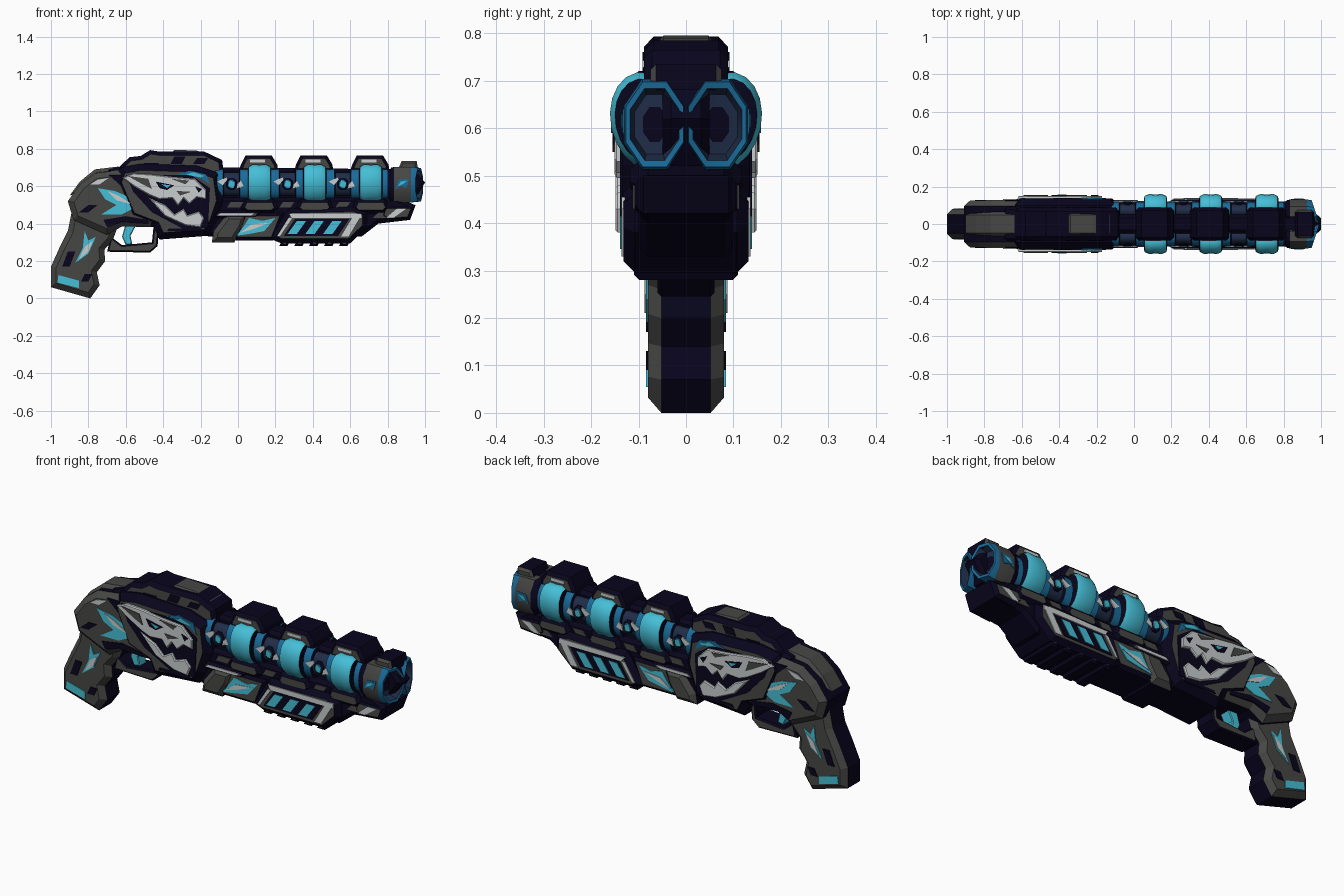
import bpy, bmesh, math


def colour(name, rgb):
    m = bpy.data.materials.new(name)
    m.diffuse_color = (*rgb, 1)
    return m


NAVY = colour("midnight navy", (0.0025, 0.0015, 0.012))
GRAY = colour("dark gray", (0.062, 0.062, 0.060))
MID = colour("mid gray", (0.20, 0.21, 0.21))
LIGHT = colour("light gray", (0.58, 0.61, 0.62))
CYAN = colour("cyan", (0.06, 0.52, 0.68))
BLUE = colour("deep blue", (0.010, 0.15, 0.33))
SLATE = colour("slate", (0.014, 0.026, 0.065))


def finish(name, bm, mats):
    bmesh.ops.recalc_face_normals(bm, faces=bm.faces)
    me = bpy.data.meshes.new(name)
    bm.to_mesh(me)
    bm.free()
    for m in mats:
        me.materials.append(m)
    ob = bpy.data.objects.new(name, me)
    bpy.context.collection.objects.link(ob)
    return ob


def prism(bm, pts, y0, y1):
    """Extrude an x-z outline from y0 to y1."""
    f = bm.faces.new([bm.verts.new((x, y0, z)) for x, z in pts])
    for v in bmesh.ops.extrude_face_region(bm, geom=[f])["geom"]:
        if isinstance(v, bmesh.types.BMVert):
            v.co.y = y1


def slab(name, pts, half, side, rim=NAVY, chamfer=0.018, bevel=None):
    """Symmetric block: coloured sides, chamfer (bevel colour) and rim."""
    bm = bmesh.new()
    prism(bm, pts, -(half - chamfer), half - chamfer)
    bmesh.ops.recalc_face_normals(bm, faces=bm.faces)
    caps = [f for f in bm.faces if abs(f.normal.y) > 0.9]
    for f in bm.faces:
        f.material_index = 1
    ring = bmesh.ops.inset_region(bm, faces=caps, thickness=chamfer, depth=chamfer,
                                  use_even_offset=True, use_boundary=True)["faces"]
    for f in ring:
        f.material_index = 2
    for f in caps:
        f.material_index = 0
    return finish(name, bm, [side, rim, bevel or rim])


def plate(name, outlines, y, mat):
    """Thin painted plates mirrored on both flanks."""
    bm = bmesh.new()
    for pts in outlines:
        for s in (-1, 1):
            prism(bm, pts, s * (y - 0.003), s * (y + 0.004))
    return finish(name, bm, [mat])


def lathe(name, stations, y, z, squash=0.8, tilt=0.0, n=16, phase=0.0, slant=0.0):
    """Tube along x from (x, radius, material) stations; slant rakes the front end back."""
    mats = list(dict.fromkeys(s[2] for s in stations))
    bm = bmesh.new()
    rings = []
    for x, r, _ in stations:
        ring = []
        for i in range(n):
            a = 2 * math.pi * i / n + phase
            u, w = r * squash * math.cos(a), r * math.sin(a)
            yy = y + u * math.cos(tilt) - w * math.sin(tilt)
            rake = slant * abs(yy) if x > .94 else 0
            ring.append(bm.verts.new((x - rake, yy, z + u * math.sin(tilt) + w * math.cos(tilt))))
        rings.append(ring)
    for k in range(len(rings) - 1):
        for i in range(n):
            j = (i + 1) % n
            f = bm.faces.new((rings[k][i], rings[k][j], rings[k + 1][j], rings[k + 1][i]))
            f.material_index = mats.index(stations[k][2])
            f.smooth = n > 8
    for ring, st in ((rings[0], stations[0]), (rings[-1], stations[-1])):
        bm.faces.new(ring).material_index = mats.index(st[2])
    ob = finish(name, bm, mats)
    ob.data.set_sharp_from_angle(angle=math.radians(40))
    return ob


def quad(x0, x1, z0, z1, lean=0.0):
    return [(x0, z0), (x1, z0), (x1 + lean, z1), (x0 + lean, z1)]


# Grip with painted flashes and a bright foot
slab("grip", [(-1.0, .06), (-.79, 0), (-.74, .07), (-.755, .14), (-.71, .20), (-.715, .26),
              (-.67, .31), (-.63, .42), (-.89, .46), (-.91, .36), (-.955, .27), (-1.0, .17)],
     .080, GRAY, chamfer=.028, bevel=GRAY)
plate("grip_foot", [[(-.965, .085), (-.85, .055), (-.85, .095), (-.96, .125)]], .080, CYAN)
plate("grip_flash", [[(-.87, .19), (-.80, .24), (-.76, .33), (-.80, .31), (-.82, .36), (-.83, .27)]],
      .080, CYAN)
plate("grip_glint", [[(-.85, .21), (-.80, .25), (-.775, .31), (-.82, .275)]], .083, LIGHT)
plate("grip_shadow", [quad(-.94, -.90, .17, .25, .03), quad(-.84, -.80, .09, .13, .02)], .080, NAVY)

# Rear body and receiver
slab("rear_body", [(-.91, .52), (-.845, .61), (-.765, .67), (-.60, .69), (-.40, .69), (-.40, .38),
                   (-.62, .385), (-.70, .34), (-.88, .42)], .125, GRAY, chamfer=.03, bevel=GRAY)
plate("rear_outline", [[(-.69, .66), (-.61, .66), (-.54, .58), (-.47, .49), (-.47, .46), (-.58, .56)],
                       [(-.72, .42), (-.60, .44), (-.48, .42), (-.48, .40), (-.62, .41), (-.70, .38)],
                       quad(-.85, -.80, .46, .50, .05)], .125, NAVY)
slab("rear_cap", [(-.90, .55), (-.845, .625), (-.765, .69), (-.64, .705), (-.64, .64), (-.84, .57)],
     .065, GRAY, GRAY)
slab("rear_hood", [(-.70, .62), (-.69, .69), (-.60, .712), (-.56, .70), (-.56, .62)], .095, GRAY)
slab("receiver", [(-.66, .62), (-.63, .70), (-.52, .72), (-.22, .71), (-.10, .67), (-.08, .52),
                  (-.12, .40), (-.16, .335), (-.42, .315), (-.45, .38), (-.58, .43)],
     .135, GRAY, chamfer=.035)
slab("receiver_top", [(-.66, .68), (-.58, .755), (-.52, .762), (-.47, .793), (-.42, .785), (-.18, .785),
                      (-.085, .74), (-.075, .66), (-.60, .66)], .088, GRAY, chamfer=.02)
slab("rear_sight", [(-.37, .765), (-.34, .795), (-.22, .79), (-.13, .762)], .055, GRAY, GRAY, .008)
plate("top_panels", [quad(-.52, -.44, .70, .725, .02), quad(-.36, -.30, .72, .76, .02),
                     quad(-.24, -.18, .72, .75, .02)], .088, NAVY)
plate("rear_flash", [[(-.75, .59), (-.66, .575), (-.60, .55), (-.50, .50), (-.46, .455), (-.56, .48),
                      (-.62, .45), (-.73, .45), (-.65, .50), (-.71, .53)]], .1255, CYAN)
plate("rear_glint", [[(-.70, .575), (-.64, .55), (-.56, .50), (-.65, .525)]], .129, LIGHT)
plate("rear_light_panel", [[(-.79, .61), (-.75, .635), (-.69, .645), (-.74, .61)]], .125, LIGHT)

# Skull emblem: raised upper and lower jaw, with eye and shading
skull = [(-.62, .645), (-.56, .67), (-.47, .665), (-.35, .65), (-.23, .64), (-.17, .58), (-.17, .53),
         (-.22, .54), (-.26, .505), (-.29, .535), (-.32, .495), (-.35, .535), (-.42, .53), (-.47, .55),
         (-.55, .595)]
jaw = [(-.48, .54), (-.39, .50), (-.34, .45), (-.29, .48), (-.27, .445), (-.21, .465), (-.18, .43),
       (-.20, .38), (-.28, .39), (-.39, .44)]
plate("skull_backing", [[(-.60, .66), (-.25, .66), (-.15, .59), (-.16, .38), (-.28, .365),
                         (-.46, .46), (-.56, .57)]], .135, NAVY)
slab("skull_upper", skull, .151, LIGHT, LIGHT, .005)
slab("skull_jaw", jaw, .149, LIGHT, LIGHT, .005)
plate("skull_eye", [[(-.44, .625), (-.34, .605), (-.38, .58), (-.42, .59)],
                    [(-.23, .60), (-.19, .585), (-.21, .565)]], .151, NAVY)
plate("skull_pupil", [[(-.41, .612), (-.36, .604), (-.38, .590)]], .154, CYAN)
plate("skull_creases", [[(-.59, .655), (-.48, .64), (-.46, .585), (-.51, .61)],
                        [(-.33, .575), (-.25, .57), (-.31, .55)],
                        [(-.36, .64), (-.26, .63), (-.28, .61)]], .151, GRAY)
plate("shoulder_flash", [[(-.33, .66), (-.26, .685), (-.17, .665), (-.15, .61), (-.20, .645)]],
      .134, BLUE)
plate("shoulder_glint", [[(-.28, .662), (-.24, .675), (-.18, .655), (-.20, .647)]], .138, CYAN)
plate("receiver_strip", [quad(-.38, -.20, .36, .375, .01)], .135, NAVY)

# Trigger and its guard
slab("trigger_guard", [(-.70, .25), (-.47, .245), (-.43, .28), (-.42, .40), (-.45, .40), (-.46, .30),
                       (-.62, .285), (-.68, .33)], .06, GRAY, chamfer=.008)
slab("trigger", [(-.60, .40), (-.62, .33), (-.60, .285), (-.565, .29), (-.575, .335), (-.54, .40)],
     .03, CYAN, CYAN, .004)

# Long lower body running under the barrels
slab("under_body", [(-.20, .54), (.85, .54), (.945, .50), (.92, .42), (.75, .40), (.66, .33),
                    (-.16, .33)], .10, NAVY, chamfer=.02)
plate("upper_trim", [quad(-.06, .01, .485, .515, .02), quad(.22, .28, .485, .515, .02),
                     quad(.52, .58, .485, .515, .02), quad(.72, .80, .43, .47, .04)], .10, GRAY)
slab("side_rail", quad(-.14, .10, .43, .47, .03), .118, GRAY, chamfer=.012)
plate("light_trim", [quad(-.11, .07, .443, .458, .02)], .118, LIGHT)
slab("nose_block", [(.78, .50), (.95, .50), (.92, .42), (.80, .41), (.76, .44)], .108, GRAY)
plate("nose_light", [[(.79, .43), (.83, .43), (.90, .48), (.85, .48)]], .108, LIGHT)

# Front hand guard: gray knuckle, bright panel, ribbed pump
slab("guard_knuckle", [(-.14, .30), (-.02, .30), (.03, .38), (.05, .45), (-.06, .45), (-.13, .36)],
     .128, GRAY, chamfer=.025, bevel=GRAY)
slab("guard_panel", [(-.03, .31), (.19, .31), (.25, .46), (.03, .46)], .115, GRAY)
plate("guard_flash", [[(-.01, .335), (.06, .345), (.14, .36), (.20, .43), (.13, .415), (.06, .43),
                       (.03, .385)]], .115, CYAN)
plate("guard_glint", [[(.01, .35), (.08, .37), (.17, .405), (.07, .395)]], .118, LIGHT)
slab("pump", [(.17, .32), (.23, .295), (.60, .295), (.69, .38), (.69, .46), (.62, .49), (.27, .48)],
     .132, GRAY, chamfer=.025)
plate("pump_frame", [[(.27, .455), (.66, .455), (.66, .43), (.29, .43)],
                     quad(.55, .59, .33, .43, .06), [(.21, .335), (.225, .335), (.29, .43), (.27, .43)]],
      .132, LIGHT)
plate("pump_recess", [quad(.245, .535, .335, .425, .06)], .132, NAVY)
plate("pump_slots", [quad(x, x + .05, .345, .415, .05) for x in (.265, .36, .455)], .135, CYAN)
for i in range(5):
    x = .22 + i * .08
    slab(f"pump_rib_{i + 1}", quad(x, x + .045, .28, .32, .02), .11, GRAY, chamfer=.012)

# Spine between the barrels
slab("barrel_spine", [(-.10, .52), (.94, .52), (1.0, .62), (.94, .69), (-.10, .70)], .05, NAVY)

# Twin barrels, energy coils and muzzles
COILS = (.115, .41, .71)
GAPS = (-.035, .265, .56)
for s, side in ((1, "left"), (-1, "right")):
    st = [(-.12, .078, BLUE)]
    for g in GAPS:
        st += [(g - .055, .080, BLUE), (g - .045, .080, NAVY), (g - .04, .062, SLATE),
               (g + .04, .062, NAVY), (g + .045, .080, BLUE), (g + .055, .080, BLUE)]
    st += [(.80, .080, NAVY), (.84, .080, NAVY)]
    lathe(f"barrel_{side}", st, s * .070, .612, .64)
    # faceted muzzle with raked mouth
    lathe(f"muzzle_{side}",
          [(.80, .075, NAVY), (.82, .099, NAVY), (.835, .103, GRAY), (.925, .103, BLUE),
           (.992, .097, BLUE), (.990, .082, SLATE), (.95, .068, SLATE), (.949, .040, NAVY)],
          s * .066, .608, .68, n=8, phase=math.pi / 8, slant=.33)
    for i, c in enumerate(COILS):
        lathe(f"coil_{side}_{i + 1}",
              [(c - .062, .070, NAVY), (c - .058, .090, CYAN), (c - .035, .104, CYAN), (c, .101, CYAN),
               (c + .035, .104, CYAN), (c + .058, .090, NAVY), (c + .062, .070, NAVY)],
              s * .084, .615, .72, tilt=s * -.2, n=20)

# Hubs set into each gap with pale splashes
for i, g in enumerate(GAPS):
    octagon = [(g + .032 * math.cos(a), .612 + .036 * math.sin(a))
               for a in (math.pi / 4 * k + math.pi / 8 for k in range(8))]
    slab(f"hub_{i + 1}", octagon, .118, BLUE, NAVY, .010)
    plate(f"hub_splash_{i + 1}", [[(g - .075, .625), (g - .025, .65), (g - .02, .635), (g - .045, .605)],
                                  [(g + .025, .585), (g + .065, .60), (g + .05, .63), (g + .03, .61)]],
          .119, LIGHT)
    plate(f"hub_glow_{i + 1}", [[(g - .018, .60), (g + .012, .59), (g + .018, .62), (g - .008, .632)]],
          .118, CYAN)

# Clamps above and below each coil
for i, c in enumerate(COILS):
    slab(f"top_clamp_{i + 1}", [(c - .11, .68), (c - .10, .715), (c - .075, .765), (c + .065, .765),
                                (c + .095, .715), (c + .10, .68)], .088, GRAY, chamfer=.016)
    plate(f"top_clamp_light_{i + 1}", [quad(c - .05, c + .03, .728, .742)], .088, LIGHT)
    slab(f"low_clamp_{i + 1}", [(c - .10, .48), (c - .08, .53), (c + .08, .53), (c + .10, .48),
                                (c + .07, .455), (c - .07, .455)], .118, GRAY, chamfer=.018)

# Muzzle paint and front sight
plate("muzzle_flash", [[(.84, .585), (.86, .635), (.915, .64), (.90, .59), (.87, .60)]], .130, BLUE)
plate("muzzle_glint", [[(.855, .60), (.87, .625), (.905, .63), (.88, .61)]], .133, CYAN)
slab("front_sight", [(.80, .68), (.86, .70), (.875, .735), (.955, .735), (.965, .68)], .075, GRAY,
     chamfer=.012, bevel=GRAY)
